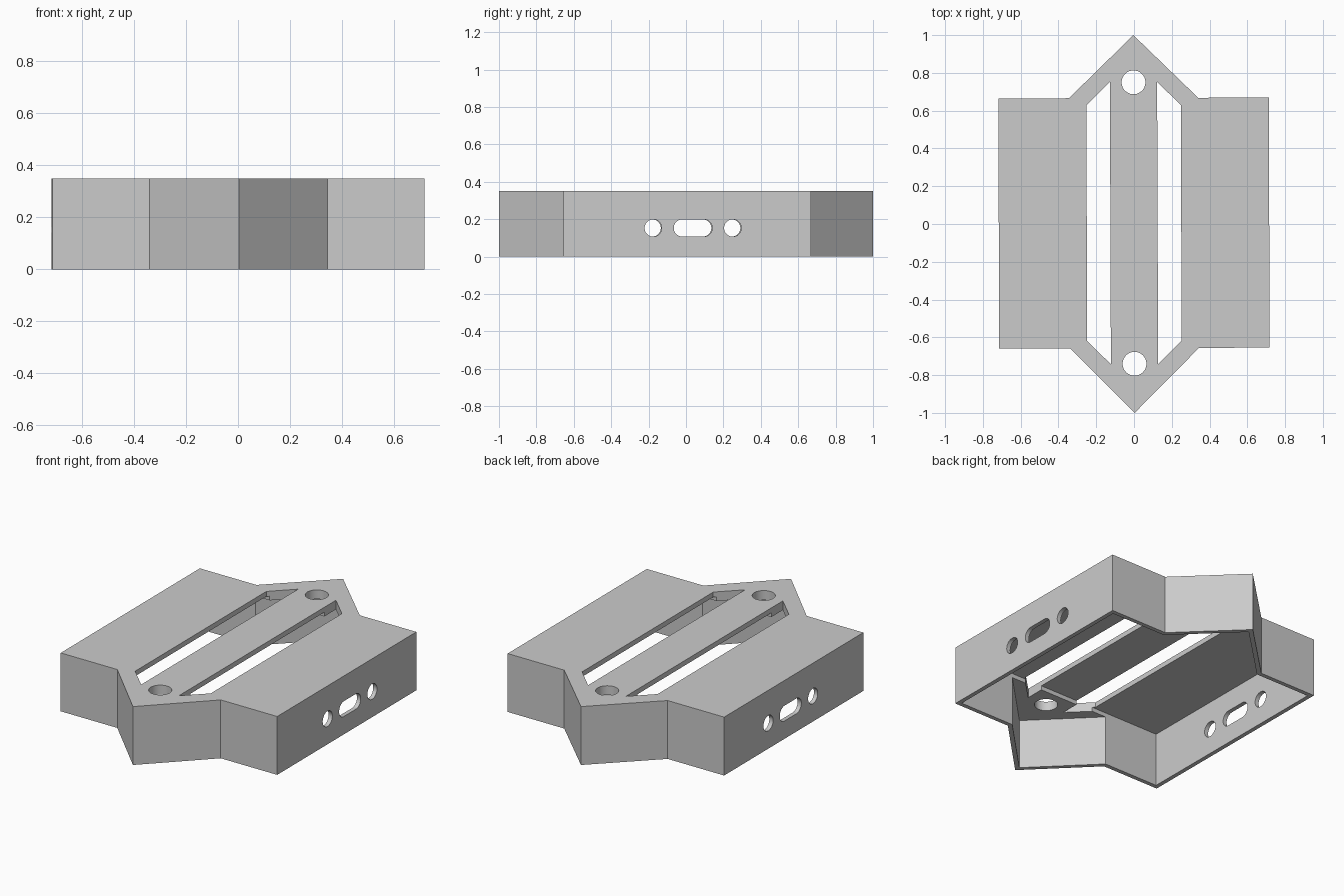
import bpy, bmesh, math
from mathutils import Vector, Matrix

old = bpy.data.objects.get("Cube")
if old:
    bpy.data.objects.remove(old, do_unlink=True)

HEIGHT, WALL, PLATE, BOSS = 0.35, 0.025, 0.03, 0.055
SHIFT = 0.005          # offset of the body along its length
HOLE_Z = 0.153

grey = bpy.data.materials.new("light_grey")
grey.use_nodes = True
colour = (0.6, 0.6, 0.6, 1)
grey.diffuse_color = colour
grey.node_tree.nodes["Principled BSDF"].inputs["Base Color"].default_value = colour


def prism(name, outline, low, high, along_x=False):
    """Extrude a closed outline along z, or along x for side cutters."""
    bm = bmesh.new()
    face = bm.faces.new([bm.verts.new((a, b, low)) for a, b in outline])
    top = bmesh.ops.extrude_face_region(bm, geom=[face])["geom"]
    verts = [v for v in top if isinstance(v, bmesh.types.BMVert)]
    bmesh.ops.translate(bm, verts=verts, vec=(0, 0, high - low))
    if along_x:
        turn = Matrix(((0, 0, 1), (1, 0, 0), (0, 1, 0))).to_4x4()
        bmesh.ops.transform(bm, matrix=turn, verts=bm.verts)
    bmesh.ops.recalc_face_normals(bm, faces=bm.faces)
    mesh = bpy.data.meshes.new(name)
    bm.to_mesh(mesh)
    bm.free()
    obj = bpy.data.objects.new(name, mesh)
    bpy.context.collection.objects.link(obj)
    mesh.materials.append(grey)
    return obj


def cut(target, cutters):
    """Subtract the cutters and bake the result into the mesh."""
    for cutter in cutters:
        cutter.hide_render = True
        mod = target.modifiers.new("cut", 'BOOLEAN')
        mod.operation, mod.solver, mod.object = 'DIFFERENCE', 'EXACT', cutter
    graph = bpy.context.evaluated_depsgraph_get()
    mesh = bpy.data.meshes.new_from_object(target.evaluated_get(graph))
    target.modifiers.clear()
    target.data = mesh


def stadium(cx, cy, radius, reach=0.0, steps=32):
    """Circle, or rounded slot when reach is above zero."""
    points = []
    for i in range(steps):
        a = 2 * math.pi * (i + 0.5) / steps
        side = math.copysign(reach, math.cos(a))
        points.append((cx + side + radius * math.cos(a), cy + radius * math.sin(a)))
    return points


def inset(outline, distance):
    """Offset a counter-clockwise outline inwards with mitred corners."""
    pts = [Vector(p) for p in outline]
    result = []
    for i, p in enumerate(pts):
        d1 = (p - pts[i - 1]).normalized()
        d2 = (pts[(i + 1) % len(pts)] - p).normalized()
        n1, n2 = Vector((-d1.y, d1.x)), Vector((-d2.y, d2.x))
        result.append(tuple(p + (n1 + n2) * distance / (1 + n1.dot(n2))))
    return result


# Shell outline: wide rectangle with a pointed lug at each end
front, back = -0.662 + SHIFT, 0.662 + SHIFT
right_half = [(0.716, front), (0.716, back), (0.342, back)]
left_half = [(-0.716, back), (-0.716, front), (-0.342, front)]
outline = ([(0, -1), (0.342, front)] + right_half + [(0, 1), (-0.342, back)] + left_half)

housing = prism("housing", outline, 0, HEIGHT)
cavity = prism("cavity_cutter", inset(outline, WALL), -0.1, HEIGHT - PLATE)

# Vertical cutters: two long slots and the two lug holes
through = []
for s in (-1, 1):
    slot = [(s * x, y + SHIFT) for x, y in
            ((0.125, -0.747), (0.25, -0.624), (0.25, 0.624), (0.125, 0.747))]
    through.append(prism("slot_cutter", slot, -0.2, 0.6))
    through.append(prism("lug_hole_cutter", stadium(0, s * 0.745 + SHIFT, 0.063, steps=48), -0.2, 0.6))

# Side cutters: round, rounded slot, round
ports = [prism("port_cutter", stadium(y, HOLE_Z, 0.046, reach), -1, 1, True)
         for y, reach in ((-0.178, 0), (0.035, 0.057), (0.247, 0))]

cut(housing, [cavity] + through + ports)

# Thickened pads under the top plate around the lug holes
parts = [housing]
for name, s in (("front_lug_pad", -1), ("back_lug_pad", 1)):
    base = s * 0.637 + SHIFT
    pad = prism(name, [(-0.33, base), (0.33, base), (0, s * 0.98)],
                HEIGHT - BOSS, HEIGHT - PLATE / 2)
    cut(pad, through)
    parts.append(pad)

for cutter in [cavity] + through + ports:
    bpy.data.objects.remove(cutter, do_unlink=True)

# Smooth the round holes only and settle the slight turn of the body
bpy.ops.object.select_all(action='DESELECT')
for part in parts:
    part.rotation_euler.z = math.radians(0.2)
    part.select_set(True)
bpy.context.view_layer.objects.active = housing
bpy.ops.object.shade_smooth_by_angle(angle=math.radians(30))
